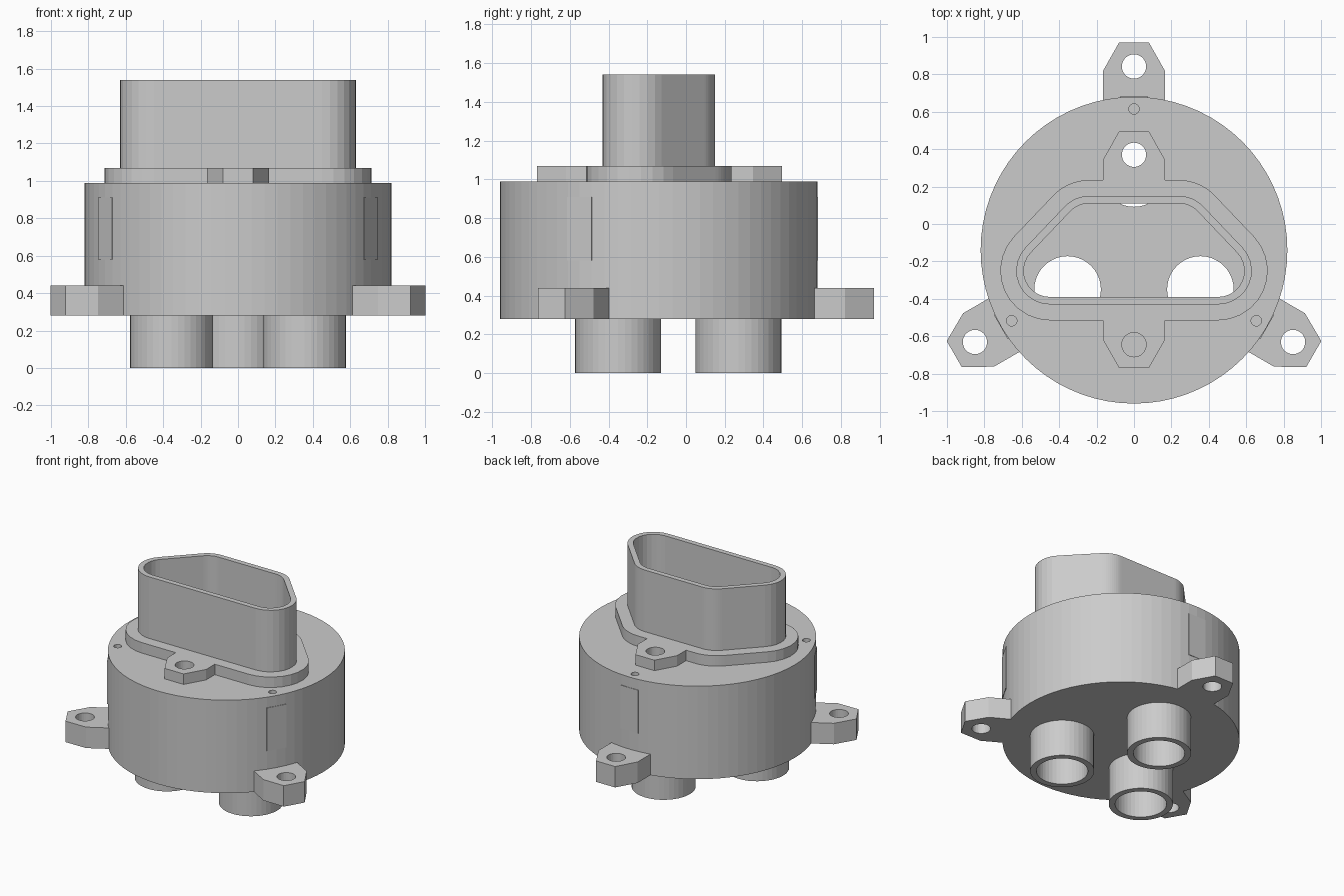
import bpy, bmesh, math

if "Cube" in bpy.data.objects:
    bpy.data.objects.remove(bpy.data.objects["Cube"])

CY = -0.14  # centre of the round body

grey = bpy.data.materials.new("plain grey")
grey.diffuse_color = (0.6, 0.6, 0.6, 1)
grey.use_nodes = True
grey.node_tree.nodes["Principled BSDF"].inputs["Base Color"].default_value = grey.diffuse_color


def circle(x, y, r, n=32):
    return [(x + r * math.cos(2 * math.pi * i / n), y + r * math.sin(2 * math.pi * i / n)) for i in range(n)]


def spin(loop, deg):
    """Rotate a loop about the body centre."""
    c, s = math.cos(math.radians(deg)), math.sin(math.radians(deg))
    return [(x * c - (y - CY) * s, CY + x * s + (y - CY) * c) for x, y in loop]


def rounded_trapezoid(r, ears=False):
    """Rounded trapezoid, offset by r, optionally with a bolt ear at top and bottom."""
    low, high, half = (0.45, -0.25), (0.24, -0.03), []
    a = math.degrees(math.atan2(low[0] - high[0], high[1] - low[1]))
    for (cx, cy), a0, a1 in ((low, -90, a), (high, a, 90)):
        for i in range(11):
            t = math.radians(a0 + (a1 - a0) * i / 10)
            half.append((cx + r * math.cos(t), cy + r * math.sin(t)))
    top, bottom = [], []
    if ears:
        top = [(0.165, -0.03 + r), (0.165, 0.345), (0.08, 0.495)]
        top += [(-x, y) for x, y in reversed(top)]
        bottom = [(-0.165, -0.25 - r), (-0.165, -0.62), (-0.08, -0.77)]
        bottom += [(-x, y) for x, y in reversed(bottom)]
    return half + top + [(-x, y) for x, y in reversed(half)] + bottom


def solid(name, caps, walls):
    """Closed mesh from flat caps (z, loops with holes) and upright walls (loop, z0, z1)."""
    bm, found = bmesh.new(), {}

    def vert(p, z):
        key = (round(p[0], 5), round(p[1], 5), round(z, 5))
        if key not in found:
            found[key] = bm.verts.new(key)
        return found[key]

    def ring(loop, z):
        vs = [vert(p, z) for p in loop]
        return [(vs[i], vs[(i + 1) % len(vs)]) for i in range(len(vs))]

    for loop, z0, z1 in walls:
        for (a, b), (c, d) in zip(ring(loop, z0), ring(loop, z1)):
            bm.faces.new((a, b, d, c))
    for z, loops in caps:
        edges = [bm.edges.get(e) or bm.edges.new(e) for lp in loops for e in ring(lp, z)]
        bmesh.ops.triangle_fill(bm, edges=edges, use_beauty=True, normal=(0, 0, 1))
    bmesh.ops.recalc_face_normals(bm, faces=bm.faces[:])
    mesh = bpy.data.meshes.new(name)
    bm.to_mesh(mesh)
    bm.free()
    mesh.materials.append(grey)
    ob = bpy.data.objects.new(name, mesh)
    bpy.context.collection.objects.link(ob)
    return ob


# Shared outlines
opening = rounded_trapezoid(0.14)
bolt_holes = [circle(0, 0.37, 0.065), circle(0, -0.645, 0.065)]
screw_holes = [spin(circle(0, CY + 0.755, 0.028, 20), d) for d in (0, 120, 240)]
pipe_centres = [(0.355, -0.35), (-0.355, -0.35), (0, 0.27)]
pipe_out = [circle(x, y, 0.222, 40) for x, y in pipe_centres]
pipe_in = [circle(x, y, 0.178, 40) for x, y in pipe_centres]
outer, inner = circle(0, CY, 0.82, 72), circle(0, CY, 0.787, 72)

# Hollow round housing with three pipes underneath
lid_holes = [opening] + bolt_holes + screw_holes
solid("housing",
      [(0, [o, i]) for o, i in zip(pipe_out, pipe_in)] +
      [(0.28, [outer] + pipe_out), (0.36, [inner] + pipe_in),
       (0.91, [inner] + lid_holes), (0.99, [outer] + lid_holes)],
      [(outer, 0.28, 0.99), (inner, 0.36, 0.91)] +
      [(p, 0, 0.28) for p in pipe_out] + [(p, 0, 0.36) for p in pipe_in] +
      [(h, 0.91, 0.99) for h in lid_holes])

# Flange with bolt ears and the upright tube
flange, tube = rounded_trapezoid(0.265, True), rounded_trapezoid(0.18)
solid("flanged_tube",
      [(0.99, [flange, opening] + bolt_holes), (1.07, [flange, tube] + bolt_holes),
       (1.54, [tube, opening])],
      [(flange, 0.99, 1.07), (tube, 1.07, 1.54), (opening, 0.99, 1.54)] +
      [(h, 0.99, 1.07) for h in bolt_holes])

# Mounting ears and screw blocks, three of each around the housing
ear = [(0.165, 0.65), (0.165, 0.82), (0.08, 0.97), (-0.08, 0.97), (-0.165, 0.82), (-0.165, 0.65)]
block = [(0.074, 0.55), (0.074, 0.682), (-0.074, 0.682), (-0.074, 0.55)]
for k, d in enumerate((0, 120, 240)):
    e, h = spin(ear, d), spin(circle(0, 0.842, 0.065), d)
    solid(f"mounting_ear_{k + 1}", [(0.28, [e, h]), (0.44, [e, h])], [(e, 0.28, 0.44), (h, 0.28, 0.44)])
    b, s = spin(block, d), screw_holes[k]
    solid(f"screw_block_{k + 1}", [(0.58, [b]), (0.91, [b, s]), (0.62, [s])],
          [(b, 0.58, 0.91), (s, 0.62, 0.91)])
